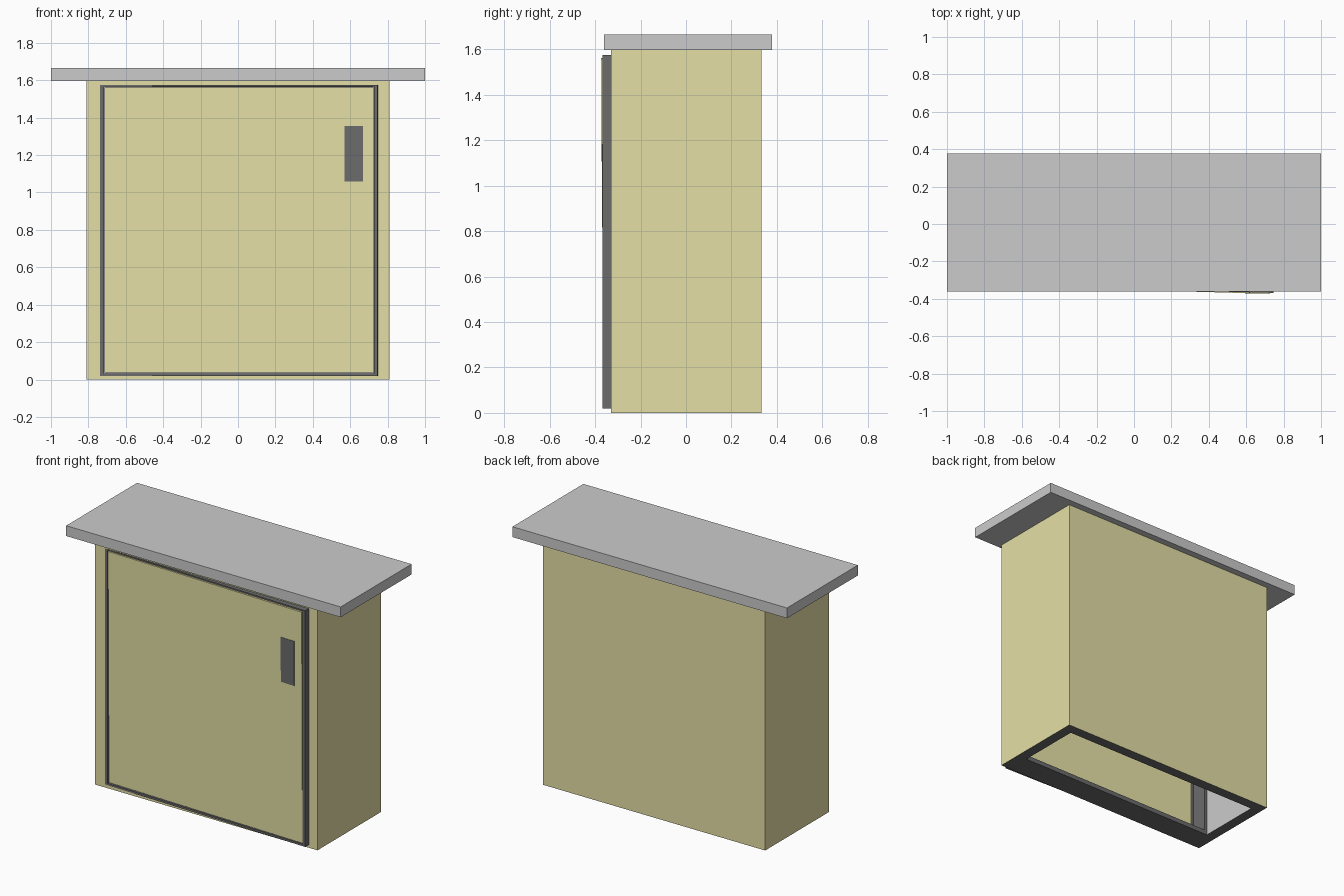
import bpy, bmesh
from mathutils import Matrix, Vector

if "Cube" in bpy.data.objects:
    bpy.data.objects.remove(bpy.data.objects["Cube"])


def material(name, rgb):
    m = bpy.data.materials.new(name)
    m.diffuse_color = (*rgb, 1)
    m.use_nodes = True
    m.node_tree.nodes["Principled BSDF"].inputs["Base Color"].default_value = m.diffuse_color
    return m


tan = material("tan_paint", (0.78, 0.74, 0.38))
dark = material("dark_trim", (0.15, 0.15, 0.15))
grey = material("grey_lining", (0.8, 0.8, 0.8))


def box(name, x, y, z, mat=None):
    """Box from (min, max) pairs."""
    bm = bmesh.new()
    bmesh.ops.create_cube(bm, size=1)
    for v in bm.verts:
        v.co = [r[0] if c < 0 else r[1] for c, r in zip(v.co, (x, y, z))]
    me = bpy.data.meshes.new(name)
    bm.to_mesh(me)
    bm.free()
    ob = bpy.data.objects.new(name, me)
    bpy.context.collection.objects.link(ob)
    if mat:
        me.materials.append(mat)
    return ob


def cut(ob, cutter):
    """Subtract a cutter, apply, and remove it."""
    mod = ob.modifiers.new("cut", 'BOOLEAN')
    mod.operation = 'DIFFERENCE'
    mod.solver = 'EXACT'
    mod.object = cutter
    bpy.context.view_layer.objects.active = ob
    bpy.ops.object.modifier_apply(modifier=mod.name)
    bpy.data.objects.remove(cutter)


# Cabinet body: open underneath, with a doorway in the front
body = box("cabinet_body", (-0.81, 0.81), (-0.33, 0.333), (0, 1.597), tan)
cut(body, box("interior_cutter", (-0.74, 0.74), (-0.17, 0.263), (-0.1, 1.57)))
cut(body, box("doorway_cutter", (-0.72, 0.725), (-0.5, 0.0), (0.03, 1.565)))

# Painted outside, dark bottom rim and door jamb, grey lining
body.data.materials.clear()
for m in (tan, dark, grey):
    body.data.materials.append(m)
for p in body.data.polygons:
    c, n = p.center, p.normal
    if abs(abs(c.x) - 0.81) < 1e-3 or c.y < -0.329 or c.y > 0.332:
        p.material_index = 0
    elif c.z < 1e-3 or c.y < -0.16:
        p.material_index = 1
    else:
        p.material_index = 2

# Overhanging roof slab
box("roof_slab", (-1, 1), (-0.36, 0.378), (1.597, 1.665))

# Door frame, door leaf and handle plate
frame = box("door_frame", (-0.737, 0.747), (-0.368, -0.315), (0.02, 1.575), dark)
cut(frame, box("frame_cutter", (-0.717, 0.729), (-0.5, 0.0), (0.033, 1.566)))
door = box("door", (-0.713, 0.725), (-0.369, -0.335), (0.037, 1.562), tan)
handle = box("door_handle_plate", (0.57, 0.67), (-0.371, -0.36), (1.06, 1.355), dark)


def tilt(ob, z, x=0.0, y=0.0):
    """Swing a part slightly ajar about the latch side."""
    pivot = Vector((0.74, -0.345, 0.8))
    rot = (Matrix.Rotation(z, 4, 'Z') @ Matrix.Rotation(x, 4, 'X')
           @ Matrix.Rotation(y, 4, 'Y'))
    ob.data.transform(Matrix.Translation(pivot) @ rot @ Matrix.Translation(-pivot))


# The whole assembly stands ajar, the leaf a touch more at its foot
tilt(frame, -0.025)
tilt(door, -0.028, 0.006)
tilt(handle, -0.028, 0.006)
